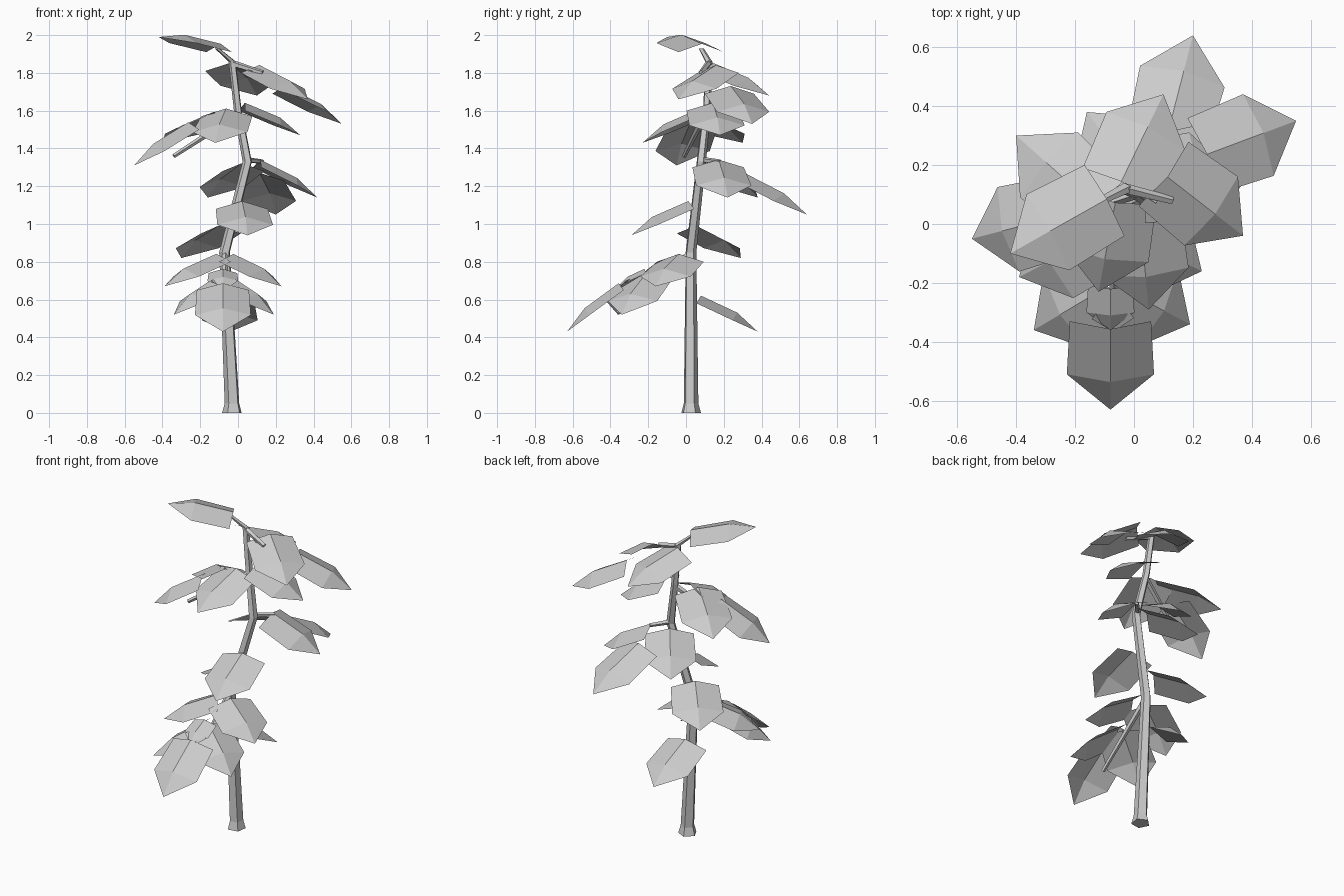
import bpy
import bmesh
import math
from mathutils import Vector

default_cube = bpy.data.objects.get("Cube")
if default_cube:
    bpy.data.objects.remove(default_cube, do_unlink=True)


def make_material(name, colour):
    material = bpy.data.materials.new(name)
    material.use_nodes = True
    material.diffuse_color = colour
    for node in material.node_tree.nodes:
        if node.type == "BSDF_PRINCIPLED":
            node.inputs["Base Color"].default_value = colour
    return material


plain_grey = make_material("plain_grey", (0.6, 0.6, 0.6, 1))


def add_object(name, bm):
    mesh = bpy.data.meshes.new(name)
    bm.to_mesh(mesh)
    bm.free()
    mesh.materials.append(plain_grey)
    new_object = bpy.data.objects.new(name, mesh)
    bpy.context.collection.objects.link(new_object)
    return new_object


def make_stem(name, path, sides=5, turn=math.radians(-45)):
    """Tapered tube through (position, radius) pairs, closed at both ends."""
    bm = bmesh.new()
    points = [Vector(position) for position, radius in path]
    start_axis = points[-1] - points[0]
    upright = abs(start_axis.z) > start_axis.length * 0.9
    rings = []
    for index, (position, radius) in enumerate(path):
        centre = points[index]
        if upright:
            across, along = Vector((1, 0, 0)), Vector((0, 1, 0))
        else:
            across = start_axis.cross(Vector((0, 0, 1))).normalized()
            along = across.cross(start_axis).normalized()
        ring = []
        for step in range(sides):
            angle = turn + math.tau * step / sides
            offset = across * math.cos(angle) + along * math.sin(angle)
            ring.append(bm.verts.new(centre + offset * radius))
        rings.append(ring)
    for lower, upper in zip(rings, rings[1:]):
        for step in range(sides):
            following = (step + 1) % sides
            bm.faces.new((lower[step], lower[following], upper[following], upper[step]))
    bm.faces.new(rings[0])
    bm.faces.new(rings[-1])
    bmesh.ops.recalc_face_normals(bm, faces=bm.faces)
    return add_object(name, bm)


def make_leaf(name, base, tip, scale=1.0):
    """Folded leaf: square base, pointed tip, raised middle rib."""
    base, tip = Vector(base), Vector(tip)
    forward = tip - base
    side = forward.cross(Vector((0, 0, 1))).normalized()
    ridge = side.cross(forward).normalized() * 0.045 * scale
    bm = bmesh.new()

    def cross_row(fraction, half_width):
        centre = base + forward * fraction
        reach = side * half_width * scale
        return [bm.verts.new(p) for p in (centre - reach, centre + ridge, centre + reach)]

    back_row = cross_row(0, 0.138)
    wide_row = cross_row(0.6, 0.148)
    point = bm.verts.new(tip)
    for left, right in ((0, 1), (1, 2)):
        bm.faces.new((back_row[left], back_row[right], wide_row[right], wide_row[left]))
        bm.faces.new((wide_row[left], wide_row[right], point))
    bmesh.ops.recalc_face_normals(bm, faces=bm.faces)
    bm.normal_update()
    if sum(face.normal.z for face in bm.faces) < 0:
        bmesh.ops.reverse_faces(bm, faces=bm.faces)
    return add_object(name, bm)


# Main trunk with a flared foot and a leaning top
make_stem("trunk", [
    ((-0.03, 0.025, 0), 0.055),
    ((-0.03, 0.025, 0.05), 0.041),
    ((-0.07, 0.025, 0.85), 0.03),
    ((0.05, 0.08, 1.33), 0.026),
    ((0, 0.11, 1.6), 0.022),
    ((-0.03, 0.12, 1.86), 0.02),
    ((-0.11, 0.08, 1.93), 0.014),
])

# Thin side branches
make_stem("front_branch", [((-0.07, 0.03, 0.85), 0.018), ((-0.07, -0.36, 0.53), 0.012)])
make_stem("right_branch", [((0, 0.1, 1.58), 0.018), ((-0.34, -0.01, 1.36), 0.012)])
make_stem("middle_branch", [((0.04, 0.08, 1.34), 0.016), ((0.13, 0.18, 1.33), 0.012)])
make_stem("top_branch", [((-0.03, 0.12, 1.85), 0.018), ((0.13, 0.08, 1.8), 0.014)])

# Leaves of each tier, as base and tip
top_leaves = [
    ((-0.1, 0.08, 1.91), (-0.42, -0.1, 1.99)),
    ((0.1, 0.17, 1.8), (0.37, -0.04, 1.66)),
    ((0.23, 0.23, 1.69), (0.55, 0.35, 1.53)),
    ((-0.05, 0.13, 1.81), (0.1, 0.44, 1.68)),
]
upper_leaves = [
    ((-0.24, 0.03, 1.5), (-0.55, -0.05, 1.31)),
    ((-0.12, 0.05, 1.55), (-0.4, 0.3, 1.43)),
    ((-0.06, 0.09, 1.57), (-0.12, -0.23, 1.43)),
    ((0.02, 0.14, 1.6), (0.33, 0.18, 1.47)),
]
middle_leaves = [
    ((0.11, 0.29, 1.23), (0.2, 0.64, 1.05)),
    ((0.1, 0.17, 1.3), (0.42, 0.22, 1.14)),
    ((0.03, 0.12, 1.28), (-0.16, 0.38, 1.14)),
    ((0.02, 0.03, 1.08), (0.05, -0.29, 0.94)),
    ((-0.09, 0.04, 0.95), (-0.3, 0.29, 0.82)),
]
lower_leaves = [
    ((-0.04, -0.03, 0.8), (0.23, -0.16, 0.67)),
    ((-0.1, -0.03, 0.8), (-0.39, -0.18, 0.67)),
    ((-0.07, -0.2, 0.7), (-0.34, -0.36, 0.52)),
    ((-0.08, -0.2, 0.7), (0.19, -0.34, 0.52)),
    ((-0.08, -0.33, 0.65), (-0.08, -0.63, 0.43)),
    ((-0.05, 0.06, 0.58), (-0.04, 0.38, 0.43)),
]
tiers = {"top": top_leaves, "upper": upper_leaves,
         "middle": middle_leaves, "lower": lower_leaves}
for tier, leaves in tiers.items():
    for number, (base, tip) in enumerate(leaves):
        make_leaf(f"{tier}_leaf_{number}", base, tip)

# Young leaf on the front branch
make_leaf("young_leaf", (-0.08, -0.21, 0.74), (-0.08, -0.36, 0.67), 0.55)
